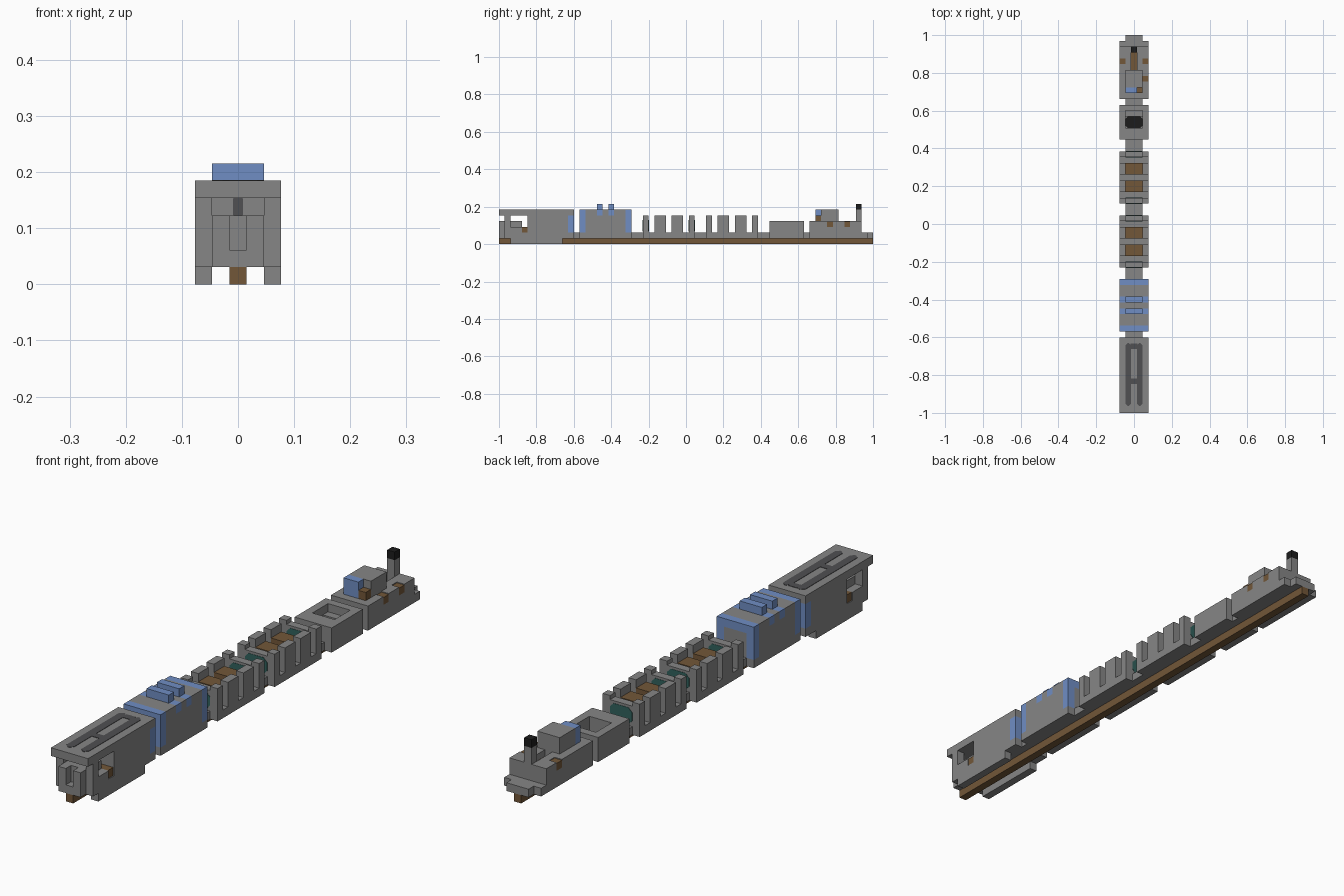
import bpy

cube = bpy.data.objects.get("Cube")
if cube:
    bpy.data.objects.remove(cube, do_unlink=True)

U = 2 / 65            # one block
HALF = 2.5            # half width of a car
CORE = 1.5            # half width of the inner parts


def material(name, rgb):
    m = bpy.data.materials.new(name)
    m.use_nodes = True
    color = (*rgb, 1)
    m.diffuse_color = color
    m.node_tree.nodes["Principled BSDF"].inputs["Base Color"].default_value = color
    return m


GREY = material("stone_grey", (0.24, 0.24, 0.24))
DARK = material("dark_grey", (0.08, 0.08, 0.085))
BLACK = material("black", (0.012, 0.012, 0.012))
BLUE = material("blue", (0.16, 0.27, 0.55))
BROWN = material("brown", (0.17, 0.095, 0.04))
TEAL = material("dark_teal", (0.03, 0.12, 0.11))


def prism(name, mat, outline, place, low, high):
    """Extrude a flat outline; place maps (a, b, depth) to block coordinates."""
    n = len(outline)
    points = [place(a, b, d) for d in (low, high) for a, b in outline]
    verts = [(x * U, (y - 32.5) * U, z * U) for x, y, z in points]
    faces = [list(range(n)), list(range(n, 2 * n))]
    faces += [[i, (i + 1) % n, (i + 1) % n + n, i + n] for i in range(n)]
    mesh = bpy.data.meshes.new(name)
    mesh.from_pydata(verts, [], faces)
    mesh.materials.append(mat)
    obj = bpy.data.objects.new(name, mesh)
    bpy.context.collection.objects.link(obj)
    bpy.context.view_layer.objects.active = obj
    obj.select_set(True)
    bpy.ops.object.mode_set(mode='EDIT')
    bpy.ops.mesh.select_all(action='SELECT')
    bpy.ops.mesh.normals_make_consistent(inside=False)
    bpy.ops.object.mode_set(mode='OBJECT')
    obj.select_set(False)
    return obj


def box(name, mat, x0, x1, y0, y1, z0, z1):
    rect = [(x0, y0), (x1, y0), (x1, y1), (x0, y1)]
    return prism(name, mat, rect, lambda a, b, d: (a, b, d), z0, z1)


def core(name, mat, y0, y1, z0, z1, half=CORE):
    return box(name, mat, -half, half, y0, y1, z0, z1)


def sides(name, mat, y0, y1, z0, z1, inner=CORE, outer=HALF):
    box(name + "_left", mat, inner, outer, y0, y1, z0, z1)
    box(name + "_right", mat, -outer, -inner, y0, y1, z0, z1)


def cut_corners(a0, a1, b0, b1, c):
    return [(a0 + c, b0), (a1 - c, b0), (a1, b0 + c), (a1, b1 - c),
            (a1 - c, b1), (a0 + c, b1), (a0, b1 - c), (a0, b0 + c)]


def floor_plate(name, mat, x0, x1, y0, y1, z, c=0.4):
    prism(name, mat, cut_corners(x0, x1, y0, y1, c), lambda a, b, d: (a, b, d), z, z + 0.05)


def wall_plate(name, mat, x0, x1, z0, z1, y, c=0.5):
    prism(name, mat, cut_corners(x0, x1, z0, z1, c), lambda a, b, d: (a, d, b), y - 0.04, y + 0.04)


# Centre rail under the whole train
core("centre_rail", BROWN, 0, 65, 0, 1, 0.5)

# Couplings between cars
for start, end in ((13, 14), (23, 25), (34, 36), (45, 47), (53, 54)):
    core("coupling", GREY, start, end, 1, 2)

# Lead car: notched nose, open cab, body, roof and skirts
sides("nose_cheek", GREY, 0, 1, 1, 4, 0.5, CORE)
core("nose_sill", GREY, 0, 1, 1, 2, 0.5)
core("cab_console", GREY, 1, 4, 1, 4)
core("cab_floor", GREY, 4, 5, 1, 2)
core("cab_seat", BROWN, 4, 5, 2, 3, 2.4)
side_outline = [(1, 1), (5, 1), (5, 2), (4, 2), (4, 3), (2, 3), (2, 5), (1, 5)]
for x in (-HALF, CORE):
    prism("cab_side", GREY, side_outline, lambda a, b, d: (d, a, b), x, x + 1)
core("lead_body", GREY, 5, 12, 1, 5, HALF)
core("lead_rear", GREY, 12, 13, 1, 5)
sides("lead_rear_foot", GREY, 12, 13, 1, 2)
sides("lead_rear_post", BLUE, 12, 13, 2, 5)
core("lead_roof", GREY, 0, 13, 5, 6, HALF)
sides("skirt", GREY, 2, 11, 0, 1)
wall_plate("cab_rear_panel", DARK, -0.3, 0.3, 4, 5, 5, 0.05)

# Dark roof vents
for x in (-1.5, 0.5):
    floor_plate("roof_vent", DARK, x, x + 1, 1.2, 12, 6)
for y in (5, 11):
    core("vent_bridge", DARK, y, y + 0.9, 6, 6.05, 0.6)

# Second car: grey body with blue end arches and roof ridges
core("second_body", GREY, 15, 22, 1, 5, HALF)
for y0 in (14, 22):
    core("second_end", GREY, y0, y0 + 1, 1, 5)
    sides("second_foot", GREY, y0, y0 + 1, 1, 2)
    sides("second_post", BLUE, y0, y0 + 1, 2, 5)
    core("second_arch", BLUE, y0, y0 + 1, 5, 6, HALF)
for y0, y1 in ((15, 17), (18, 19), (20, 22)):
    core("second_roof", GREY, y0, y1, 5, 6, HALF)
for y0 in (17, 19):
    core("ridge_base", BLUE, y0, y0 + 1, 5, 6, HALF)
    core("ridge_top", BLUE, y0, y0 + 1, 6, 7)

# Two open cars with slotted sides, brown benches and teal end panels
for y in (25, 36):
    core("wagon_floor", GREY, y, y + 9, 1, 2, HALF)
    for start, length in ((0, 1), (2, 2), (5, 2), (8, 1)):
        sides("wagon_side", GREY, y + start, y + start + length, 2, 5)
    for start in (2, 5):
        core("wagon_bench", BROWN, y + start, y + start + 2, 2, 4)
    for start in (0, 8):
        core("wagon_end", GREY, y + start, y + start + 1, 2, 4.5)
        for face in (0, 1):
            wall_plate("end_panel", TEAL, -1.5, 1.5, 2.2, 4.2, y + start + face)

# Tender with an open hopper
core("tender_floor", GREY, 47, 53, 1, 2, HALF)
sides("tender_side", GREY, 47, 53, 2, 4)
core("tender_front", GREY, 47, 49, 2, 4)
core("tender_back", GREY, 52, 53, 2, 4)
core("tender_step", GREY, 51, 52, 2, 3)
floor_plate("coal", BLACK, -1.5, 1.5, 49, 51, 2)

# Last car: low deck with rails, cabin and stack
core("deck", GREY, 54, 63, 1, 3, HALF)
core("deck_tail", GREY, 63, 64, 1, 2, HALF)
core("tail_tip", GREY, 64, 65, 1, 2)
for y0, y1 in ((54, 57), (58, 60), (61, 63)):
    sides("deck_rail", GREY, y0, y1, 3, 4)
box("rail_fill", GREY, -HALF, -CORE, 57, 58, 3, 4)
box("rail_crate", BROWN, CORE, HALF, 57, 58, 3, 3.9)
sides("rear_crate", BROWN, 60, 61, 3, 3.9)
core("deck_front", GREY, 54, 55, 3, 4)
core("cabin", GREY, 56, 59, 3, 6)
core("cabin_base", GREY, 55, 56, 3, 4)
box("cabin_front", BLUE, -CORE, 0.5, 55, 56, 4, 6)
box("cabin_crate", BROWN, 0.5, CORE, 55, 56, 4, 5)
core("deck_strip", BROWN, 59, 62, 3, 3.2, 0.5)
sides("strip_edge", GREY, 59, 63, 3, 4, 0.5, CORE)
core("stack", GREY, 62, 63, 3, 6, 0.5)
core("stack_cap", BLACK, 62, 63, 6, 7, 0.5)
